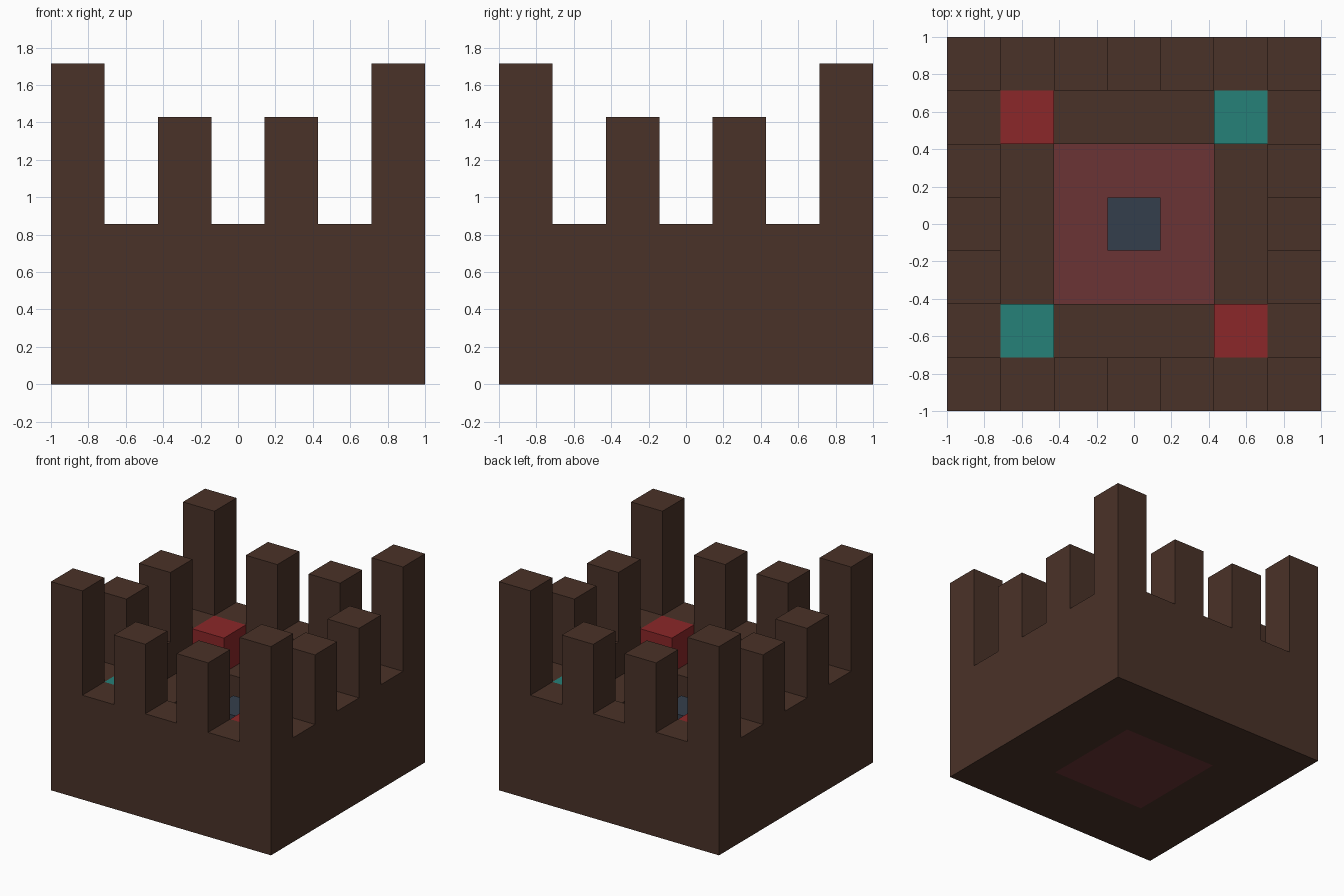
import bpy
import bmesh
from mathutils import Matrix, Vector

U = 2 / 7  # one block of the seven-by-seven grid

old = bpy.data.objects.get("Cube")
if old:
    bpy.data.objects.remove(old, do_unlink=True)


def material(name, r, g, b):
    """Flat material from 0-255 display values, stored as linear."""
    color = [((c / 255 + 0.055) / 1.055) ** 2.4 for c in (r, g, b)] + [1]
    mat = bpy.data.materials.new(name)
    mat.use_nodes = True
    mat.diffuse_color = color
    bsdf = mat.node_tree.nodes["Principled BSDF"]
    bsdf.inputs["Base Color"].default_value = color
    bsdf.inputs["Roughness"].default_value = 0.9
    return mat


def add_object(name, bm, mat):
    bmesh.ops.recalc_face_normals(bm, faces=bm.faces)
    mesh = bpy.data.meshes.new(name)
    bm.to_mesh(mesh)
    bm.free()
    mesh.materials.append(mat)
    obj = bpy.data.objects.new(name, mesh)
    bpy.context.collection.objects.link(obj)
    return obj


def block(name, mat, col, row, bottom, top, width=1):
    """Box centred on a grid cell, measured in blocks."""
    bm = bmesh.new()
    size = Matrix.Diagonal((width * U, width * U, (top - bottom) * U, 1))
    place = Matrix.Translation(Vector((col, row, (bottom + top) / 2)) * U)
    bmesh.ops.create_cube(bm, size=1, matrix=place @ size)
    return add_object(name, bm, mat)


def square_frame(name, mat, profile):
    """Sweep a closed (half width, height) profile around a square."""
    bm = bmesh.new()
    corners = [(1, 1), (-1, 1), (-1, -1), (1, -1)]
    rings = [[bm.verts.new((sx * w * U, sy * w * U, h * U)) for sx, sy in corners]
             for w, h in profile]
    for i, ring in enumerate(rings):
        nxt = rings[(i + 1) % len(rings)]
        for j in range(4):
            k = (j + 1) % 4
            bm.faces.new((ring[j], ring[k], nxt[k], nxt[j]))
    return add_object(name, bm, mat)


brown = material("dark_brown", 74, 50, 40)
maroon = material("maroon", 107, 52, 53)
red = material("deep_red", 139, 39, 41)
teal = material("teal", 38, 129, 121)
slate = material("slate_blue", 52, 62, 76)

# Outer wall with a lower ledge running around the inside
square_frame("wall_and_ledge", brown,
             [(3.5, 0), (3.5, 3), (2.5, 3), (2.5, 2), (1.5, 2), (1.5, 0)])

# Tall corner posts, and coloured blocks on the ledge corners
for sx in (-1, 1):
    for sy in (-1, 1):
        block("corner_post", brown, 3 * sx, 3 * sy, 3, 6)
        block("ledge_corner_block", teal if sx == sy else red, 2 * sx, 2 * sy, 2, 3)

# Two shorter posts on each side of the wall
for side in (-3, 3):
    for along in (-1, 1):
        block("wall_post", brown, along, side, 3, 5)
        block("wall_post", brown, side, along, 3, 5)

# Sunken floor and its centre block
block("floor", maroon, 0, 0, 0, 1, width=3)
block("centre_block", slate, 0, 0, 1, 2)
